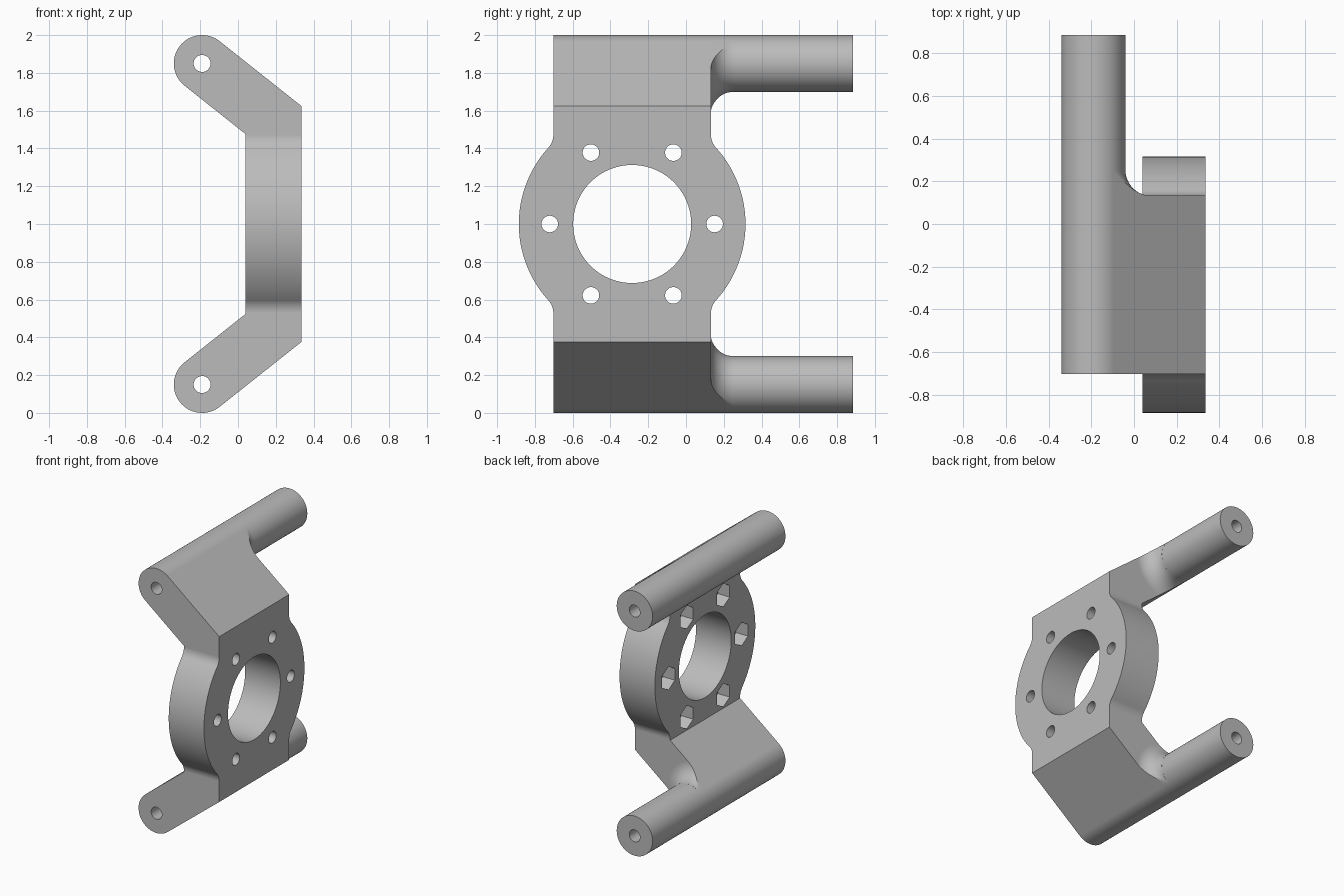
import bpy
import bmesh
from math import sin, cos, pi, sqrt, atan2, radians

cube = bpy.data.objects.get("Cube")
if cube:
    bpy.data.objects.remove(cube)

grey = bpy.data.materials.new("plain grey")
grey.use_nodes = True
grey.diffuse_color = (0.5, 0.5, 0.5, 1)
grey.node_tree.nodes["Principled BSDF"].inputs["Base Color"].default_value = (0.5, 0.5, 0.5, 1)

# Main dimensions
INNER, OUTER = 0.04, 0.335           # plate faces in x
MID_Y, HALF = -0.285, 0.4175         # plate centre and half width in y
BACK, TIP = MID_Y + HALF, 0.885      # arm end and tube end
TUBE_X, TUBE_Z, R = -0.19, 0.85, 0.15  # tube axis, z measured from mid height
FILLET = 0.12
SLOPE = atan2(-0.345, 0.435)         # direction of the upper arm


def arc(cx, cy, r, a0, a1, n):
    return [(cx + r * cos(a0 + (a1 - a0) * i / n), cy + r * sin(a0 + (a1 - a0) * i / n))
            for i in range(n + 1)]


def circle(cx, cy, r, n=48, turn=0):
    return arc(cx, cy, r, turn, turn + 2 * pi, n)[:-1]


def loft(name, sections, axis):
    """Skin equal-length outlines [(position, points)] along the x or y axis."""
    bm = bmesh.new()
    rings = [[bm.verts.new((t, a, b) if axis == "x" else (a, t, b)) for a, b in pts]
             for t, pts in sections]
    n = len(rings[0])
    for low, high in zip(rings, rings[1:]):
        for i in range(n):
            bm.faces.new((low[i], low[(i + 1) % n], high[(i + 1) % n], high[i]))
    bm.faces.new(rings[0])
    bm.faces.new(rings[-1])
    bmesh.ops.recalc_face_normals(bm, faces=bm.faces)
    mesh = bpy.data.meshes.new(name)
    bm.to_mesh(mesh)
    bm.free()
    mesh.materials.append(grey)
    obj = bpy.data.objects.new(name, mesh)
    bpy.context.collection.objects.link(obj)
    return obj


def prism(name, pts, axis, low, high):
    return loft(name, [(low, pts), (high, pts)], axis)


def combine(target, tool, operation):
    """Apply a boolean and discard the tool."""
    bpy.context.view_layer.objects.active = target
    mod = target.modifiers.new("cut", "BOOLEAN")
    mod.operation, mod.solver, mod.object = operation, "EXACT", tool
    bpy.ops.object.modifier_apply(modifier=mod.name)
    bpy.data.objects.remove(tool)


# Bent frame: upright with two sloping arms and rounded ends
run = SLOPE + pi / 2                 # outward normal of the upper arm
top = arc(TUBE_X, TUBE_Z, R, run, run + pi, 32)


def along(point, x):
    return (x, point[1] + (x - point[0]) * sin(SLOPE) / cos(SLOPE))


upper = [along(top[0], OUTER)] + top + [along(top[-1], INNER)]
lower = [(x, -z) for x, z in reversed(upper)]
frame = prism("bracket_frame", [(x, z + 1) for x, z in upper + lower], "y",
              MID_Y - HALF, BACK)

# Round flange, blended into the straight sides
RING, BLEND = 0.6, 0.1
dy = HALF + BLEND
dz = sqrt((RING + BLEND) ** 2 - dy ** 2)
ang = atan2(dz, dy)
quarter = arc(0, 0, RING, 0, ang, 28) + arc(dy, dz, BLEND, ang + pi, pi, 10)[0:]
quarter = quarter[:28] + quarter[29:]
half = quarter + [(-y, z) for y, z in reversed(quarter)]
outline = half + [(y, -z) for y, z in reversed(half[1:-1])]
flange = prism("flange", [(MID_Y + y, z + 1) for y, z in outline], "x", INNER, OUTER)
combine(frame, flange, "UNION")


# Tubes, flaring into the arm ends with a hollow fillet
def tube_section(r, side):
    reach = sqrt(max(r * r - R * R, 0))
    a = atan2(R, reach)
    local = arc(0, 0, R, pi / 2, 3 * pi / 2, 32) + arc(0, 0, r, -a, a, 32)
    if reach < 1e-4:
        local = local[:32] + local[33:-1]
    else:
        # keep the point count equal to the plain round section
        local = local[:32] + local[33:-1]
        local[32] = (reach, -R)
        local.append((reach, R))
        local.insert(32, (0, -R))
    c, s = cos(SLOPE), sin(SLOPE)
    return [(TUBE_X + u * c - v * s, 1 + side * (TUBE_Z + u * s + v * c)) for u, v in local]


for side, label in ((1, "upper"), (-1, "lower")):
    flare = []
    for i in range(13):
        t = pi / 2 * i / 12
        r = max(R + FILLET * (1 - sin(t)), R + 0.0003)
        flare.append((BACK + FILLET * (1 - cos(t)), tube_section(r, side)))
    combine(frame, loft(label + "_flare", flare, "y"), "UNION")
    plain = tube_section(R, side)
    tube = prism(label + "_tube", plain, "y", BACK + FILLET, TIP)
    combine(frame, tube, "UNION")
    bore = prism(label + "_bore", circle(TUBE_X, 1 + side * TUBE_Z, 0.045, 32), "y", -1, 1)
    combine(frame, bore, "DIFFERENCE")

# Central opening, bolt holes and hexagonal nut pockets
combine(frame, prism("opening", circle(MID_Y, 1, 0.3125, 80), "x", -0.1, 0.5), "DIFFERENCE")
for y, z in circle(MID_Y, 1, 0.4365, 6):
    hole = prism("bolt_hole", circle(y, z, 0.044, 32), "x", -0.05, 0.5)
    combine(frame, hole, "DIFFERENCE")
    pocket = prism("nut_pocket", circle(y, z, 0.088, 6, pi / 2), "x", -0.05, INNER + 0.1)
    combine(frame, pocket, "DIFFERENCE")

# Smooth curved walls, crisp edges
bpy.ops.object.select_all(action="DESELECT")
frame.select_set(True)
bpy.context.view_layer.objects.active = frame
bpy.ops.object.shade_smooth_by_angle(angle=radians(30))
weighted = frame.modifiers.new("flat_faces", "WEIGHTED_NORMAL")
weighted.keep_sharp = True
